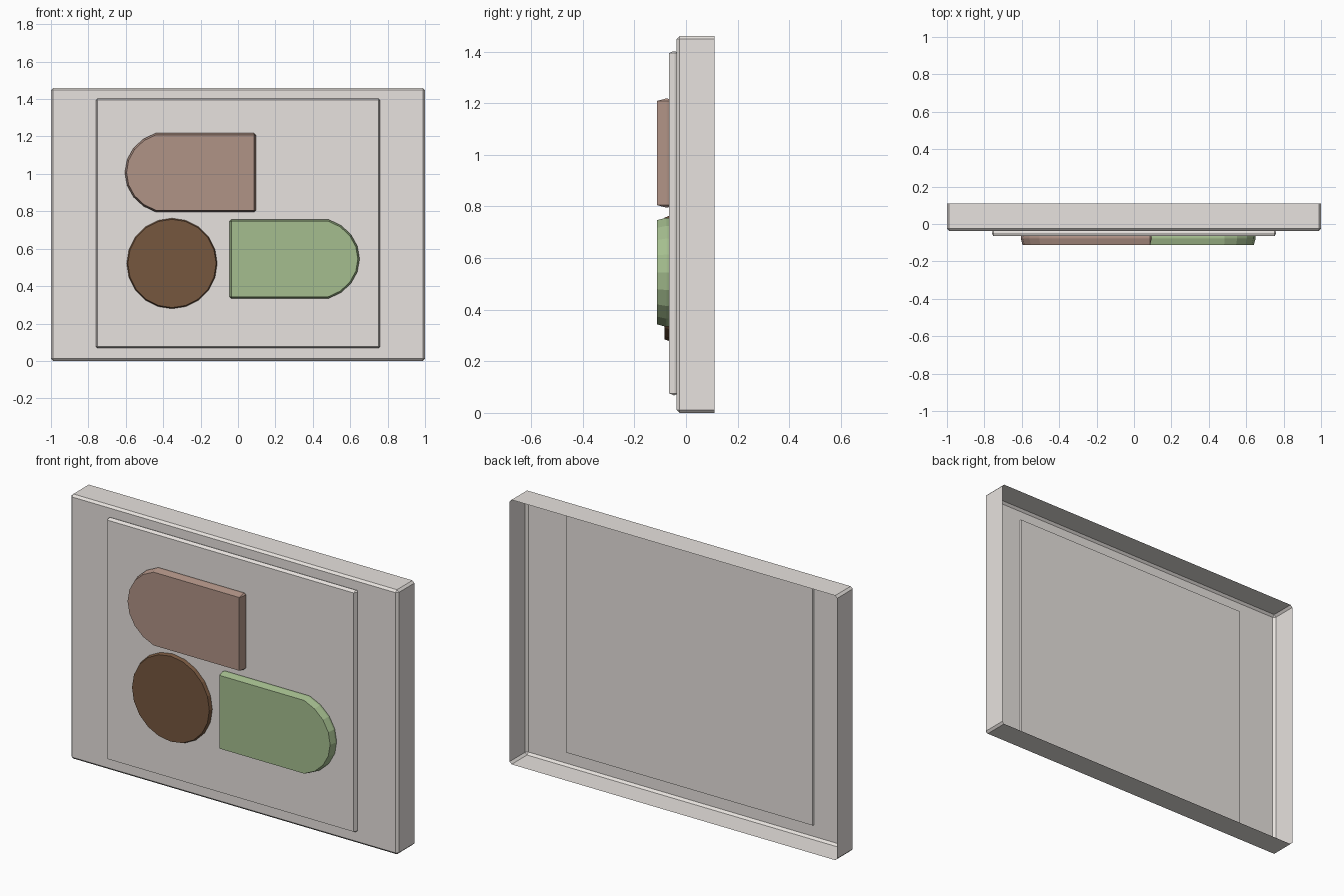
import bpy, bmesh, math

if "Cube" in bpy.data.objects:
    bpy.data.objects.remove(bpy.data.objects["Cube"])


def srgb(r, g, b):
    lin = [((c / 255 + 0.055) / 1.055) ** 2.4 for c in (r, g, b)]
    return (*lin, 1.0)


def material(name, rgb):
    m = bpy.data.materials.new(name)
    m.diffuse_color = srgb(*rgb)
    m.use_nodes = True
    m.node_tree.nodes["Principled BSDF"].inputs["Base Color"].default_value = m.diffuse_color
    return m


GREY = material("warm_grey", (232, 227, 223))
PINK = material("dusty_pink", (176, 147, 134))
BROWN = material("dark_brown", (118, 87, 63))
GREEN = material("sage_green", (165, 190, 143))


def rect(x0, x1, z0, z1):
    return [(x0, z0), (x1, z0), (x1, z1), (x0, z1)]


def tablet(flat_x, tip_x, zc, h=0.211):
    """Flat on one end, round on the other; counter-clockwise from the front."""
    s = 1 if tip_x > flat_x else -1
    rx, rz, step, k = 0.24, h / math.sin(math.radians(72)), 18, 4
    cx = tip_x - s * rx
    pts = [(flat_x, zc + h), (flat_x, zc - h)]
    for i in range(-k, k + 1):
        a = math.radians(step * i)
        pts.append((cx + s * rx * math.cos(a), zc + rz * math.sin(a)))
    return pts if s > 0 else pts[::-1]


def prism(name, outline, y_back, y_front, bevel, mat, closed=True):
    """Prism along y with chamfered sharp edges, optionally open at the back."""
    bm = bmesh.new()
    back = [bm.verts.new((x, y_back, z)) for x, z in outline]
    front = [bm.verts.new((x, y_front, z)) for x, z in outline]
    n = len(outline)
    for i in range(n):
        j = (i + 1) % n
        bm.faces.new((back[i], back[j], front[j], front[i]))
    bm.faces.new(front)
    if closed:
        bm.faces.new(back[::-1])
    bm.normal_update()
    sharp = [e for e in bm.edges
             if len(e.link_faces) == 2 and e.calc_face_angle() > 0.85]
    bmesh.ops.bevel(bm, geom=sharp, offset=bevel, segments=1, profile=0.5,
                    affect='EDGES', clamp_overlap=True)
    me = bpy.data.meshes.new(name)
    bm.to_mesh(me)
    bm.free()
    me.materials.append(mat)
    ob = bpy.data.objects.new(name, me)
    bpy.context.collection.objects.link(ob)
    return ob


def slab(name, outline, y_mid, half_depth, bevel, mat):
    """Thin slab whose chamfer is stretched over its whole half depth."""
    thin = bevel * 1.1
    ob = prism(name, outline, thin, -thin, bevel, mat)
    for v in ob.data.vertices:
        v.co.y = y_mid + v.co.y * half_depth / thin
    return ob


# Hollow outer tray, open at the back
prism("frame", rect(-1, 1, 0, 1.46), 0.11, -0.037, 0.012, GREY, closed=False)

# Panel set through the tray's front, just showing on the inside
slab("panel", rect(-0.76, 0.76, 0.068, 1.402), -0.0465, 0.0185, 0.008, GREY)

# Raised shapes sunk into the panel
slab("pink_tablet", tablet(0.095, -0.605, 1.007), -0.075, 0.037, 0.009, PINK)
slab("green_tablet", tablet(-0.045, 0.65, 0.545), -0.075, 0.037, 0.009, GREEN)
disc = [(-0.353 + 0.242 * math.cos(math.tau * i / 20),
         0.521 + 0.242 * math.sin(math.tau * i / 20)) for i in range(20)]
slab("brown_disc", disc, -0.065, 0.018, 0.006, BROWN)
